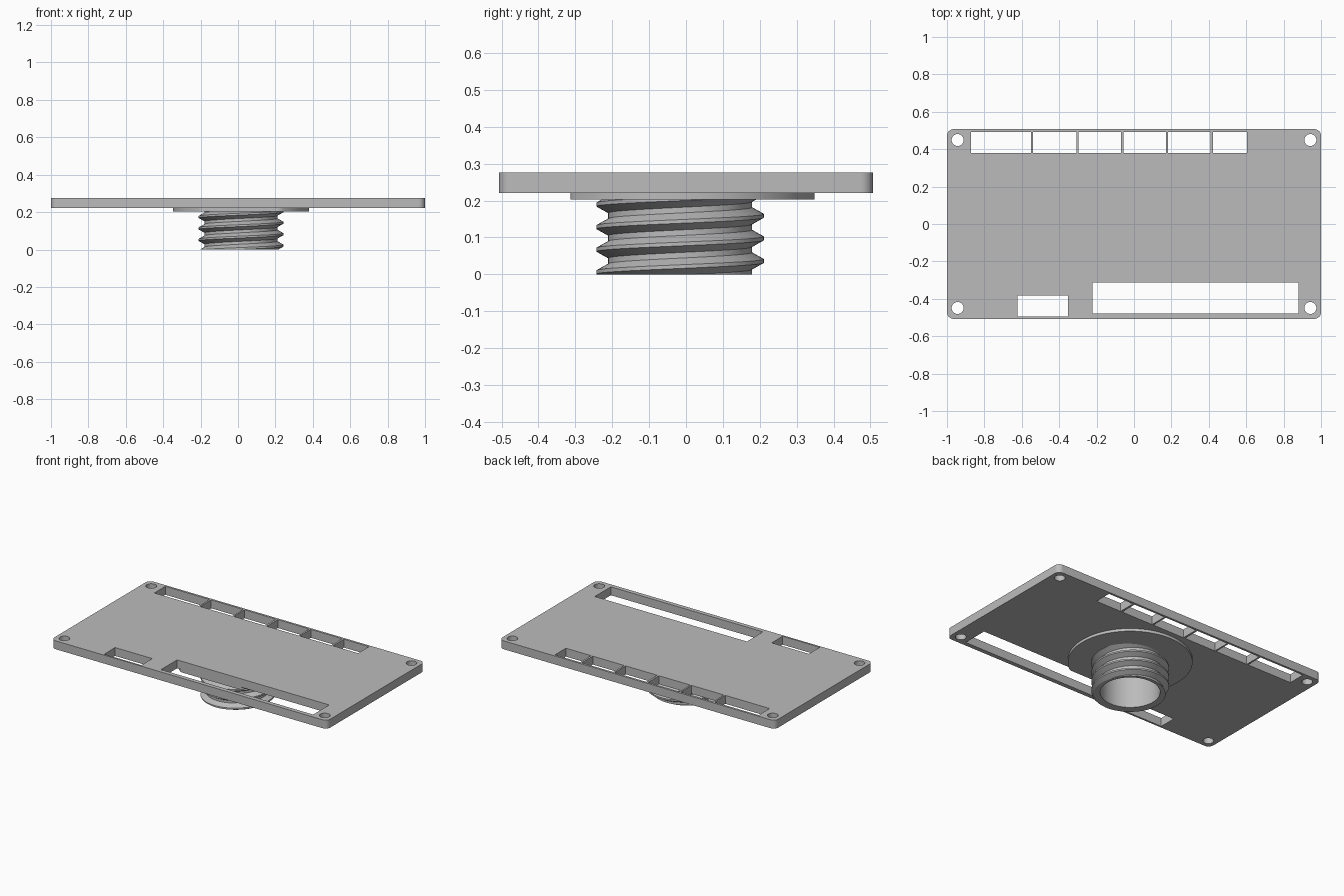
import bpy, bmesh
from math import pi, sin, cos, tau, radians

cube = bpy.data.objects.get("Cube")
if cube:
    bpy.data.objects.remove(cube, do_unlink=True)

GREY = (0.5, 0.5, 0.5, 1)
mat = bpy.data.materials.new("plain grey")
mat.use_nodes = True
mat.diffuse_color = GREY
mat.node_tree.nodes["Principled BSDF"].inputs["Base Color"].default_value = GREY

CX, CY = 0.016, -0.016          # axis of the threaded spigot
BORE, ROOT, CREST = 0.175, 0.195, 0.227
SLOT_EDGE = -0.313
Z_FLANGE, Z_PLATE, Z_TOP = 0.203, 0.221, 0.276


def circle(x, y, r, n=64):
    return [(x + r * cos(tau * i / n), y + r * sin(tau * i / n)) for i in range(n)]


def rect(x0, x1, y0, y1):
    return [(x0, y0), (x1, y0), (x1, y1), (x0, y1)]


def rounded_rect(hx, hy, r, n=8):
    pts = []
    for q, (sx, sy) in enumerate([(1, 1), (-1, 1), (-1, -1), (1, -1)]):
        for i in range(n + 1):
            a = (q + i / n) * pi / 2
            pts.append((sx * (hx - r) + r * cos(a), sy * (hy - r) + r * sin(a)))
    return pts


def finish(obj):
    bpy.ops.object.select_all(action='DESELECT')
    obj.select_set(True)
    bpy.context.view_layer.objects.active = obj
    obj.data.materials.clear()
    obj.data.materials.append(mat)
    bpy.ops.object.shade_smooth_by_angle(angle=radians(25))


def slab(name, loops, z0, z1):
    """Extrude an outline with holes between two heights."""
    curve = bpy.data.curves.new(name, 'CURVE')
    curve.dimensions = '2D'
    curve.fill_mode = 'BOTH'
    curve.extrude = (z1 - z0) / 2
    for loop in loops:
        s = curve.splines.new('POLY')
        s.points.add(len(loop) - 1)
        for p, (x, y) in zip(s.points, loop):
            p.co = (x, y, 0, 1)
        s.use_cyclic_u = True
    obj = bpy.data.objects.new(name, curve)
    bpy.context.collection.objects.link(obj)
    obj.location.z = (z0 + z1) / 2
    bpy.ops.object.select_all(action='DESELECT')
    obj.select_set(True)
    bpy.context.view_layer.objects.active = obj
    bpy.ops.object.convert(target='MESH')
    obj = bpy.context.view_layer.objects.active
    bm = bmesh.new()
    bm.from_mesh(obj.data)
    bmesh.ops.remove_doubles(bm, verts=bm.verts, dist=1e-5)
    bmesh.ops.recalc_face_normals(bm, faces=bm.faces)
    bm.to_mesh(obj.data)
    bm.free()
    finish(obj)


# Plate with corner holes, a row of back slots and two front slots
loops = [rounded_rect(1, 0.507, 0.035)]
loops += [circle(sx * 0.943, sy * 0.449, 0.032, 32) for sx in (-1, 1) for sy in (-1, 1)]
back_slots = [(-0.872, -0.551), (-0.54, -0.307), (-0.297, -0.07),
              (-0.057, 0.171), (0.182, 0.409), (0.422, 0.604)]
loops += [rect(a, b, 0.38, 0.493) for a, b in back_slots]
loops += [rect(-0.623, -0.353, -0.495, -0.382), rect(-0.222, 0.88, -0.479, SLOT_EDGE)]
slab("plate", loops, Z_PLATE, Z_TOP)

# Flange, trimmed flat where the long slot passes
rim = [(x, max(y, SLOT_EDGE)) for x, y in circle(CX, CY, 0.364, 128)]
slab("flange", [rim, circle(CX, CY, BORE)], Z_FLANGE, Z_PLATE + 0.001)

# Threaded spigot: helical profile swept round, trimmed top and bottom
N, PITCH, START = 64, 0.0612, 0.021
profile = [(-0.023, ROOT), (-0.005, CREST), (0.005, CREST), (0.023, ROOT)]
bm = bmesh.new()
cols = []
for i in range(N + 1):
    a = tau * i / N
    cols.append([bm.verts.new((CX + r * cos(a), CY + r * sin(a),
                               START + PITCH * (turn + i / N) + dz))
                 for turn in range(-3, 6) for dz, r in profile])
for c, d in zip(cols, cols[1:]):
    for k in range(len(c) - 1):
        bm.faces.new((c[k], d[k], d[k + 1], c[k + 1]))
bmesh.ops.remove_doubles(bm, verts=bm.verts, dist=1e-5)
for z, up in ((0, -1), (Z_FLANGE + 0.008, 1)):
    bmesh.ops.bisect_plane(bm, geom=bm.verts[:] + bm.edges[:] + bm.faces[:], dist=1e-6,
                           plane_co=(0, 0, z), plane_no=(0, 0, up), clear_outer=True)

# Bore wall and the ring-shaped end face
low, high = [[bm.verts.new((x, y, z)) for x, y in circle(CX, CY, BORE, N)]
             for z in (0, Z_PLATE)]
for i in range(N):
    j = (i + 1) % N
    bm.faces.new((low[j], low[i], high[i], high[j]))
end = [e for e in bm.edges if e.is_boundary and all(abs(v.co.z) < 1e-5 for v in e.verts)]
ring = bmesh.ops.triangle_fill(bm, edges=end, use_beauty=True, normal=(0, 0, -1))
for f in ring["geom"]:
    if isinstance(f, bmesh.types.BMFace):
        f.normal_update()
        if f.normal.z > 0:
            f.normal_flip()
mesh = bpy.data.meshes.new("threaded_spigot")
bm.to_mesh(mesh)
bm.free()
spigot = bpy.data.objects.new("threaded_spigot", mesh)
bpy.context.collection.objects.link(spigot)
finish(spigot)
